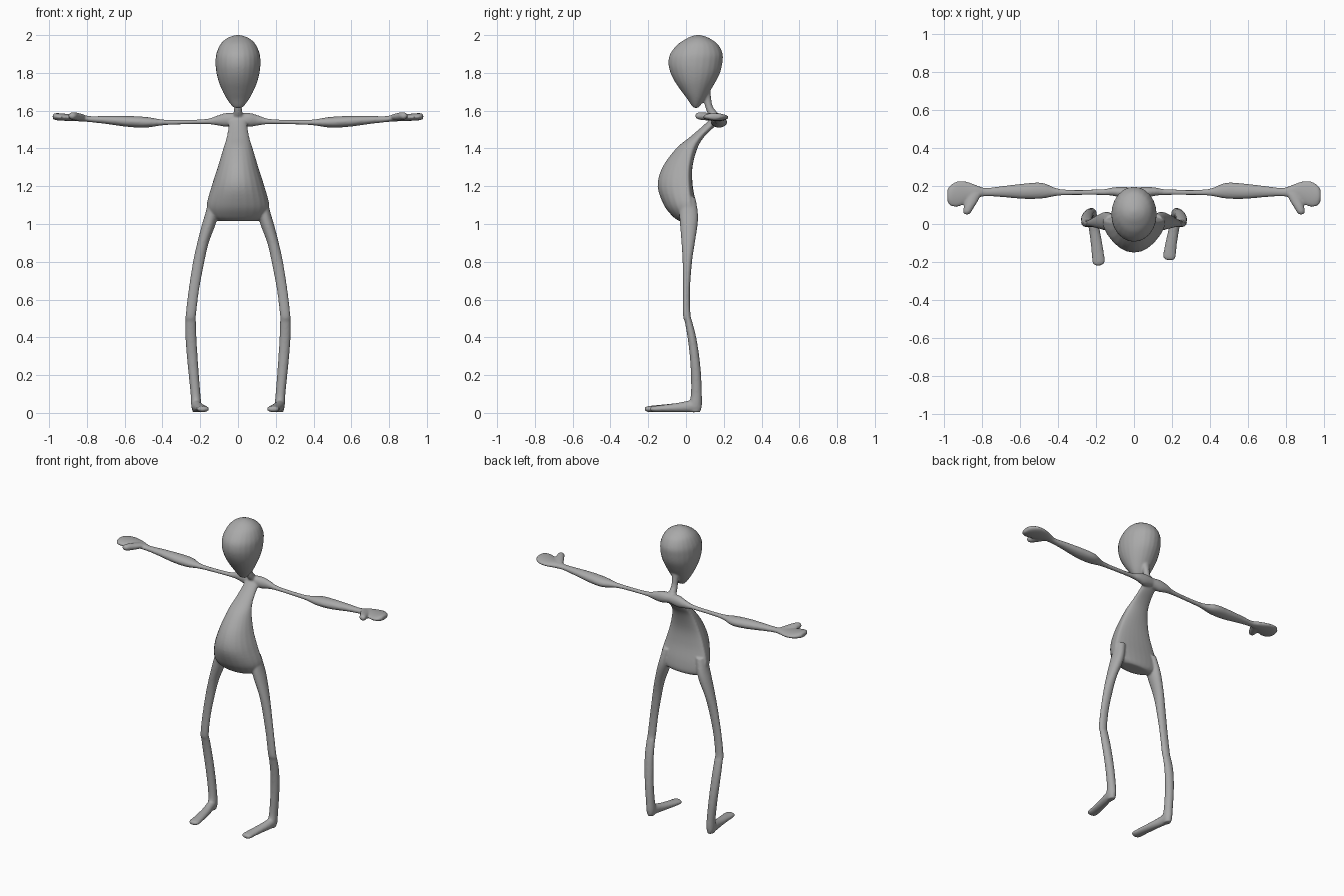
import bpy, bmesh, math
from mathutils import Vector

skin = bpy.data.materials.new("grey skin")
skin.diffuse_color = (0.4, 0.4, 0.4, 1)


def spline(rows, steps=5):
    """Catmull-Rom through rows of numbers."""
    out = []
    n = len(rows)
    for i in range(n - 1):
        p0, p1, p2, p3 = rows[max(i - 1, 0)], rows[i], rows[i + 1], rows[min(i + 2, n - 1)]
        for s in range(steps):
            t = s / steps
            out.append([0.5 * (2 * b + (c - a) * t + (2 * a - 5 * b + 4 * c - d) * t * t
                               + (3 * b - a - 3 * c + d) * t ** 3)
                        for a, b, c, d in zip(p0, p1, p2, p3)])
    out.append(list(rows[-1]))
    return out


def loft(name, rows, axis, side=1, seg=24):
    """Rows: position along axis, then low/high limits of the two other axes
    (x, y for axis z; y, z for axis x; x, z for axis y).
    An optional sixth value is where the section is widest in the second axis."""
    bm = bmesh.new()
    rings = []
    for r in spline(rows):
        p, a0, a1, b0, b1 = r[:5]
        mid = r[5] if len(r) > 5 else (b0 + b1) / 2
        ring = []
        for k in range(seg):
            t = 2 * math.pi * k / seg
            u = (a0 + a1) / 2 + (a1 - a0) / 2 * math.cos(t)
            s = math.sin(t)
            v = mid + s * ((b1 - mid) if s > 0 else (mid - b0))
            co = {"z": (u, v, p), "x": (p, u, v), "y": (u, p, v)}[axis]
            ring.append(bm.verts.new((co[0] * side, co[1], co[2])))
        rings.append(ring)
    for r0, r1 in zip(rings, rings[1:]):
        for k in range(seg):
            j = (k + 1) % seg
            bm.faces.new((r0[k], r0[j], r1[j], r1[k]))
    bm.faces.new(rings[0])
    bm.faces.new(rings[-1])
    bmesh.ops.recalc_face_normals(bm, faces=bm.faces)
    me = bpy.data.meshes.new(name)
    bm.to_mesh(me)
    bm.free()
    ob = bpy.data.objects.new(name, me)
    bpy.context.collection.objects.link(ob)
    return ob


# egg-shaped head: z, half width, front y, back y
head = [(1.615, .022, .04, .065), (1.63, .036, .028, .078), (1.66, .058, .008, .10),
        (1.70, .08, -.022, .125), (1.75, .101, -.057, .155), (1.80, .114, -.082, .18),
        (1.85, .119, -.093, .192), (1.90, .115, -.084, .194), (1.95, .094, -.045, .17),
        (1.98, .064, .0, .13), (1.994, .034, .03, .098), (2.001, .004, .06, .07)]
# pear-shaped torso with a bulging belly: z, half width, front y, back y, widest y
torso = [(1.015, .10, -.035, .05, .02), (1.04, .15, -.07, .06, .025), (1.10, .166, -.117, .055, .02),
         (1.20, .14, -.15, .036, .01), (1.30, .108, -.125, .034, .01), (1.40, .078, -.052, .06, .03),
         (1.46, .06, .02, .095, .07), (1.52, .05, .09, .155, .13), (1.56, .048, .13, .185, .16),
         (1.58, .03, .14, .18, .16)]
# slim neck rising to the back of the skull
neck = [(1.55, .035, .14, .19), (1.585, .025, .115, .17), (1.62, .02, .102, .143),
        (1.66, .02, .094, .134), (1.70, .028, .085, .13), (1.74, .03, .08, .13)]
parts = [
    loft("head", [(z, -w, w, f, b) for z, w, f, b in head], "z"),
    loft("torso", [(z, -w, w, f, b, m) for z, w, f, b, m in torso], "z"),
    loft("neck", [(z, -w, w, f, b) for z, w, f, b in neck], "z"),
]

# leg: z, inner x, outer x, front y, back y
leg = [(1.14, .09, .152, -.03, .05), (1.06, .105, .172, -.035, .063), (1.0, .118, .19, -.032, .062),
       (.90, .155, .216, -.024, .047), (.80, .178, .238, -.018, .032), (.65, .206, .262, -.016, .021),
       (.52, .222, .277, -.016, .024), (.48, .222, .278, -.006, .034), (.40, .22, .278, .008, .054),
       (.30, .214, .271, .02, .07), (.20, .207, .261, .026, .08), (.10, .199, .251, .026, .084),
       (.04, .195, .248, .015, .084), (.004, .202, .24, .02, .076)]
# arm: x, front y, back y, bottom z, top z
arm = [(0, .13, .19, 1.525, 1.585), (.06, .135, .195, 1.515, 1.588), (.11, .148, .192, 1.522, 1.574),
       (.18, .152, .182, 1.529, 1.555), (.38, .15, .182, 1.524, 1.552), (.48, .134, .216, 1.511, 1.566),
       (.58, .132, .212, 1.514, 1.572), (.70, .142, .198, 1.53, 1.572), (.78, .145, .19, 1.539, 1.571),
       (.83, .135, .205, 1.543, 1.579), (.88, .108, .223, 1.545, 1.581), (.93, .09, .224, 1.547, 1.585),
       (.965, .097, .203, 1.55, 1.587), (.981, .12, .18, 1.556, 1.58)]
# thumb: y, low x, high x, bottom z, top z
thumb = [(.16, .80, .87, 1.548, 1.582), (.12, .82, .885, 1.548, 1.588), (.085, .842, .895, 1.55, 1.592),
         (.062, .855, .898, 1.555, 1.59), (.05, .868, .889, 1.563, 1.582)]

for side, word, toe in ((1, "right", -.19), (-1, "left", -.218)):
    # foot from heel to toe: y, low x, high x, bottom z, top z
    foot = [(.078, .208, .238, .012, .06), (.055, .197, .247, .003, .075), (.01, .19, .244, .003, .064),
            (-.05, .176, .234, .003, .052), (toe * .62, .161, .224, .003, .043),
            (toe * .88, .153, .22, .004, .037), (toe * .97, .162, .213, .008, .033),
            (toe, .178, .2, .014, .026)]
    for part, rows, axis in (("leg", leg, "z"), ("foot", foot, "y"),
                             ("arm", arm, "x"), ("thumb", thumb, "y")):
        parts.append(loft(word + "_" + part, rows, axis, side))

# fuse the parts into one smooth skin
bpy.ops.object.select_all(action="DESELECT")
for ob in parts:
    ob.select_set(True)
body = parts[1]
bpy.context.view_layer.objects.active = body
bpy.ops.object.join()
body.name = "body"
body.data.materials.clear()
body.data.materials.append(skin)
mod = body.modifiers.new("fuse", "REMESH")
mod.mode = "VOXEL"
mod.voxel_size = 0.006
mod.use_smooth_shade = True
mod = body.modifiers.new("soften", "SMOOTH")
mod.factor = 0.5
mod.iterations = 5
